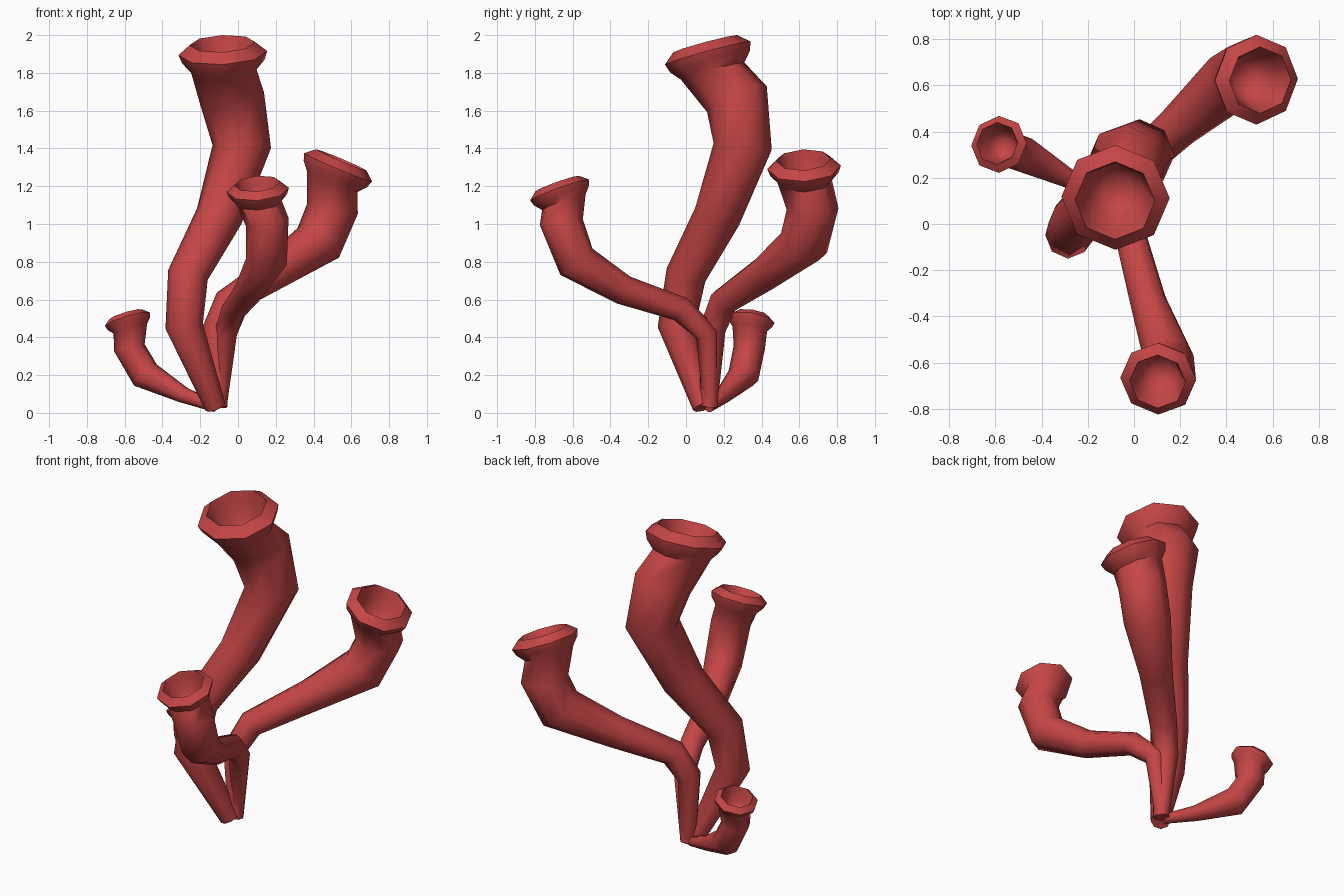
import bpy, bmesh, math
from mathutils import Vector

if "Cube" in bpy.data.objects:
    bpy.data.objects.remove(bpy.data.objects["Cube"])

SIDES = 8
mat = bpy.data.materials.new("red")
mat.diffuse_color = (0.56, 0.06, 0.06, 1)
mat.use_nodes = True
mat.node_tree.nodes["Principled BSDF"].inputs["Base Color"].default_value = mat.diffuse_color

# flared mouth: (offset along axis, radius), both in units of rim radius
MOUTH = [(-0.42, 0.74), (-0.2, 0.93), (0, 1.0), (0.22, 0.74),
         (0.0, 0.66), (-0.5, 0.52), (-0.75, 0.28)]


def tube(name, path, rim, axis, R):
    """path: (x, y, z, radius) from root to neck; the mouth follows on top."""
    axis, rim = Vector(axis).normalized(), Vector(rim)
    pts = [Vector(p[:3]) for p in path] + [rim + axis * MOUTH[0][0] * R]
    rings = []
    for i, p in enumerate(path):
        t = (pts[i + 1] - pts[i]).normalized()
        if i:
            t = (t + (pts[i] - pts[i - 1]).normalized()).normalized()
        rings.append((pts[i], t, p[3]))
    rings += [(rim + axis * o * R, axis, r * R) for o, r in MOUTH]

    # carry the ring orientation down from the mouth without twisting
    u = (Vector((1, 0, 0)) - axis * axis.x).normalized()
    frames, prev = [], axis
    for c, t, r in reversed(rings):
        u = prev.rotation_difference(t) @ u
        prev = t
        frames.insert(0, (c, u.copy(), t.cross(u), r))

    bm = bmesh.new()
    loops = []
    for c, a, b, r in frames:
        loops.append([bm.verts.new(c + (a * math.cos(k * math.tau / SIDES)
                      + b * math.sin(k * math.tau / SIDES)) * r) for k in range(SIDES)])
    for lo, hi in zip(loops, loops[1:]):
        for k in range(SIDES):
            j = (k + 1) % SIDES
            bm.faces.new((lo[k], lo[j], hi[j], hi[k]))
    bm.faces.new(loops[0][::-1])
    bm.faces.new(loops[-1])
    me = bpy.data.meshes.new(name)
    bm.to_mesh(me)
    bm.free()
    me.materials.append(mat)
    ob = bpy.data.objects.new(name, me)
    bpy.context.collection.objects.link(ob)
    bpy.ops.object.select_all(action='DESELECT')
    ob.select_set(True)
    bpy.context.view_layer.objects.active = ob
    bpy.ops.object.shade_smooth_by_angle(angle=math.radians(50))


# tall central tube
tube("tall_tube", [(-0.12, 0.09, 0.03, 0.055), (-0.285, -0.05, 0.46, 0.10),
                   (-0.265, 0.0, 0.73, 0.108), (-0.10, 0.165, 1.04, 0.125),
                   (0.02, 0.30, 1.41, 0.155), (-0.03, 0.27, 1.66, 0.172)],
     (-0.08, 0.115, 1.905), (-0.05, -0.27, 1), 0.235)

# back right tube
tube("back_tube", [(-0.10, 0.12, 0.03, 0.045), (-0.12, 0.14, 0.44, 0.07),
                   (-0.05, 0.20, 0.59, 0.078), (0.19, 0.42, 0.74, 0.095),
                   (0.425, 0.625, 0.90, 0.135), (0.50, 0.67, 1.08, 0.137)],
     (0.53, 0.625, 1.30), (0.42, -0.05, 1), 0.195)

# front tube
tube("front_tube", [(-0.10, 0.13, 0.03, 0.04), (-0.065, 0.11, 0.42, 0.06),
                    (-0.02, -0.03, 0.55, 0.068), (0.06, -0.33, 0.65, 0.08),
                    (0.15, -0.58, 0.80, 0.11), (0.155, -0.66, 1.01, 0.115)],
     (0.105, -0.67, 1.18), (-0.08, -0.36, 1), 0.165)

# short left tube
tube("short_tube", [(-0.12, 0.12, 0.03, 0.028), (-0.29, 0.20, 0.095, 0.045),
                    (-0.49, 0.305, 0.20, 0.083), (-0.575, 0.335, 0.345, 0.083)],
     (-0.585, 0.345, 0.495), (-0.3, 0.15, 1), 0.125)
